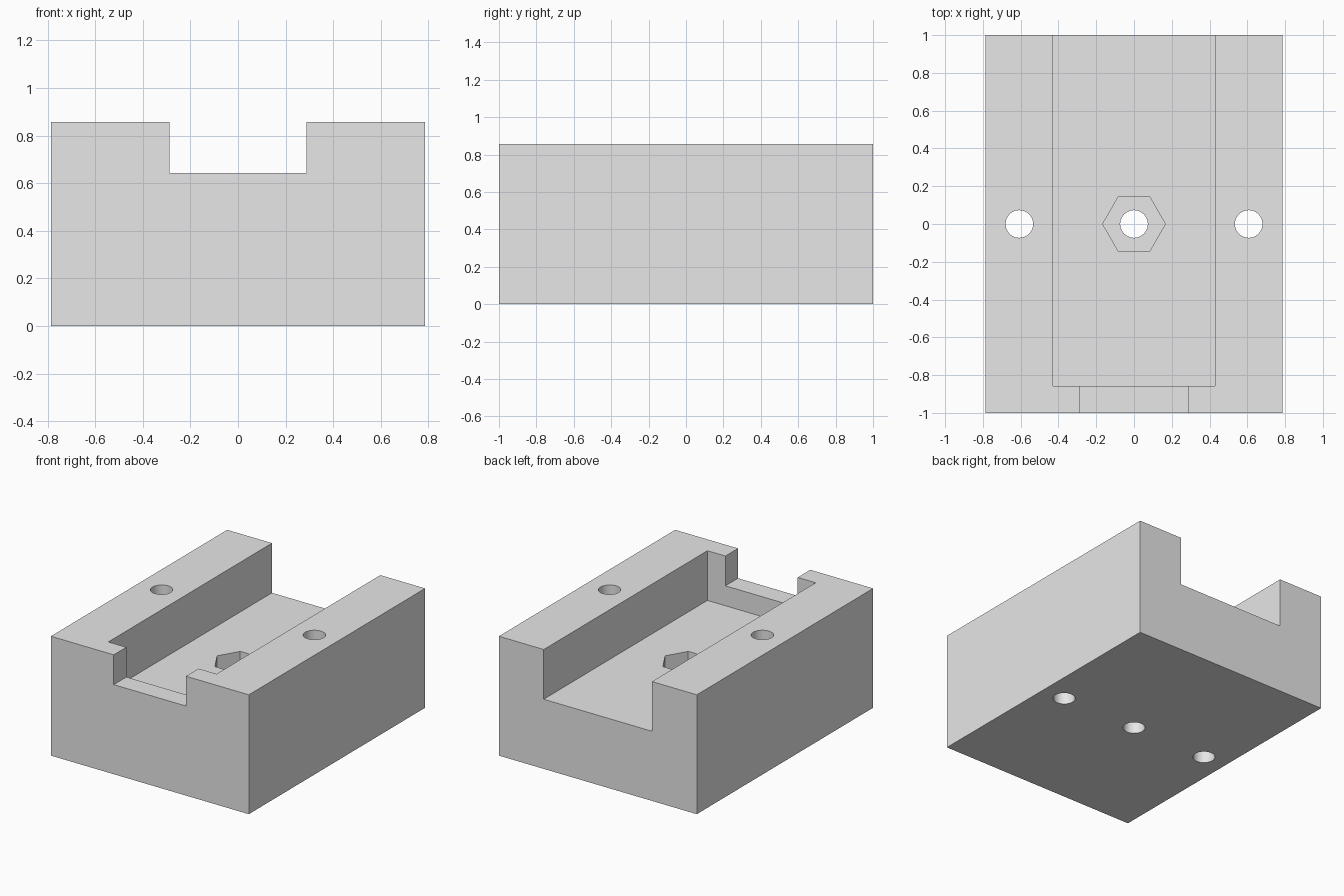
import bpy
import math

if "Cube" in bpy.data.objects:
    bpy.data.objects.remove(bpy.data.objects["Cube"], do_unlink=True)

# Overall sizes
HALF_W, HALF_L, HEIGHT = 0.786, 1.0, 0.857
FLOOR_Z, NOTCH_Z = 0.5, 0.643
CHANNEL_X, NOTCH_X, LIP_Y = 0.43, 0.287, -0.857
HOLE_R, HOLE_X = 0.073, 0.607
NUT_R, NUT_DEPTH = 0.166, 0.143
OVER = 0.2  # how far cutters reach past the block

grey = bpy.data.materials.new("light grey")
grey.use_nodes = True
colour = (0.8, 0.8, 0.8, 1)
grey.diffuse_color = colour
grey.node_tree.nodes["Principled BSDF"].inputs["Base Color"].default_value = colour


def box(name, low, high):
    """Axis-aligned box between two corners."""
    centre = [(a + b) / 2 for a, b in zip(low, high)]
    bpy.ops.mesh.primitive_cube_add(size=1, location=centre)
    ob = bpy.context.object
    ob.name = name
    ob.scale = [b - a for a, b in zip(low, high)]
    bpy.ops.object.transform_apply(location=True, rotation=False, scale=True)
    return ob


def prism(name, sides, radius, x, z0, z1, turn=0):
    """Upright prism with its axis on y = 0."""
    bpy.ops.mesh.primitive_cylinder_add(
        vertices=sides, radius=radius, depth=z1 - z0,
        location=(x, 0, (z0 + z1) / 2), rotation=(0, 0, turn))
    ob = bpy.context.object
    ob.name = name
    return ob


block = box("slotted_block", (-HALF_W, -HALF_L, 0), (HALF_W, HALF_L, HEIGHT))
block.data.materials.append(grey)

# Channel open at the back, shallow notch through the front lip
cutters = [
    box("channel_cutter", (-CHANNEL_X, LIP_Y, FLOOR_Z),
        (CHANNEL_X, HALF_L + OVER, HEIGHT + OVER)),
    box("notch_cutter", (-NOTCH_X, -HALF_L - OVER, NOTCH_Z),
        (NOTCH_X, LIP_Y + OVER, HEIGHT + OVER)),
    # Hexagonal nut pocket, corners pointing along x
    prism("nut_pocket_cutter", 6, NUT_R, 0,
          FLOOR_Z - NUT_DEPTH, FLOOR_Z + OVER, math.pi / 2),
]
# Three through holes
for x in (-HOLE_X, 0, HOLE_X):
    cutters.append(prism("hole_cutter", 64, HOLE_R, x, -OVER, HEIGHT + OVER))

# Cut the block, then drop the cutters
bpy.ops.object.select_all(action="DESELECT")
block.select_set(True)
bpy.context.view_layer.objects.active = block
for cutter in cutters:
    cutter.hide_render = True
    mod = block.modifiers.new(cutter.name, "BOOLEAN")
    mod.operation = "DIFFERENCE"
    mod.solver = "EXACT"
    mod.object = cutter
    bpy.ops.object.modifier_apply(modifier=mod.name)
    bpy.data.objects.remove(cutter, do_unlink=True)

# Round hole walls, crisp edges elsewhere
bpy.ops.object.shade_smooth_by_angle(angle=math.radians(30))
